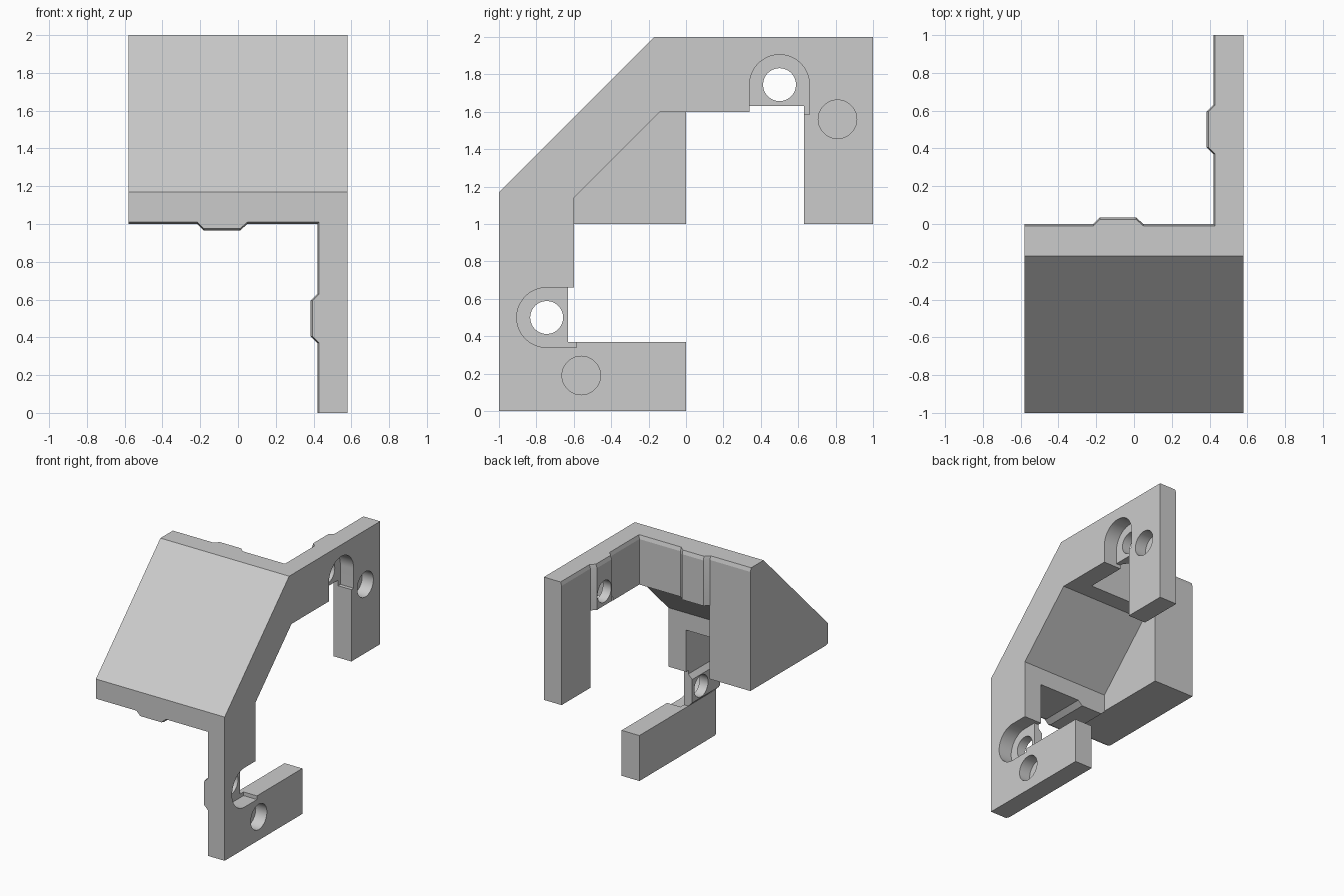
import bpy, bmesh, math
from mathutils import Matrix

cube = bpy.data.objects.get("Cube")
if cube:
    bpy.data.objects.remove(cube, do_unlink=True)

grey = bpy.data.materials.new("light_grey")
grey.use_nodes = True
colour = (0.6, 0.6, 0.6, 1)
grey.diffuse_color = colour
for node in grey.node_tree.nodes:
    if node.type == 'BSDF_PRINCIPLED':
        node.inputs["Base Color"].default_value = colour

# Reflection that swaps the upper rear arm with the lower front arm
SWAP = Matrix(((1, 0, 0, 0), (0, 0, -1, 1), (0, -1, 0, 1), (0, 0, 0, 1)))


def loft(name, rings, swap=False):
    """Closed solid through rings with equal point counts."""
    bm = bmesh.new()
    loops = [[bm.verts.new(p) for p in ring] for ring in rings]
    n = len(loops[0])
    for a, b in zip(loops, loops[1:]):
        for i in range(n):
            j = (i + 1) % n
            bm.faces.new((a[i], a[j], b[j], b[i]))
    bm.faces.new(loops[0])
    bm.faces.new(loops[-1])
    if swap:
        bm.transform(SWAP)
    bmesh.ops.recalc_face_normals(bm, faces=bm.faces)
    mesh = bpy.data.meshes.new(name)
    bm.to_mesh(mesh)
    bm.free()
    mesh.materials.append(grey)
    ob = bpy.data.objects.new(name, mesh)
    bpy.context.collection.objects.link(ob)
    return ob


def extrude(name, profile, x0, x1, swap=False):
    """Solid from a (y, z) profile between two x positions."""
    return loft(name, [[(x, y, z) for y, z in profile] for x in (x0, x1)], swap)


def rect(y0, y1, z0, z1):
    return [(y0, z0), (y1, z0), (y1, z1), (y0, z1)]


def arc(y, z, r, sweep, n):
    return [(y + r * math.cos(sweep * i / n), z + r * math.sin(sweep * i / n))
            for i in range(n + 1)]


def circle(y, z, r):
    return arc(y, z, r, math.tau, 48)[:-1]


def activate(ob):
    bpy.ops.object.select_all(action='DESELECT')
    ob.select_set(True)
    bpy.context.view_layer.objects.active = ob


def cut(ob, profile, x0, x1, swap):
    cutter = extrude("cutter", profile, x0, x1, swap)
    cutter.hide_render = True
    mod = ob.modifiers.new("cut", 'BOOLEAN')
    mod.operation = 'DIFFERENCE'
    mod.solver = 'EXACT'
    mod.object = cutter
    activate(ob)
    bpy.ops.object.modifier_apply(modifier=mod.name)
    bpy.data.objects.remove(cutter, do_unlink=True)


# Side plate with its window and two arms
half = [(-0.17, 2), (1, 2), (1, 1), (0.63, 1), (0.63, 1.63),
        (0.34, 1.63), (0.34, 1.6), (-0.14, 1.6)]
other_half = [(1 - z, 1 - y) for y, z in reversed(half)]
side_plate = extrude("side_plate", half + other_half, 0.43, 0.58)

# Sloped hood strip
extrude("hood", [(-1, 1.01), (-1, 1.17), (-0.17, 2), (-0.01, 2), (-0.01, 1.6),
                 (-0.14, 1.6), (-0.6, 1.14), (-0.6, 1.01)], -0.58, 0.43)

# Thick solid end wall
extrude("end_wall", [(-1, 1.01), (-1, 1.17), (-0.17, 2), (-0.01, 2), (0, 1.97),
                     (0, 1), (-0.97, 1)], -0.58, -0.21)

hole = (0.5, 1.745)
slot = arc(*hole, 0.16, math.pi, 32) + [(0.34, 1.585), (0.66, 1.585)]

# Mating flange with raised ridges, chamfered at its outer edge
hood_edge = [(-0.58, 0), (-0.215, 0), (-0.18, 0.035), (0.01, 0.035), (0.05, 0)]
plate_edge = [(0.42, 0.37), (0.385, 0.405), (0.385, 0.595), (0.42, 0.63), (0.42, 1)]
backing = [(0.44, 1), (0.44, -0.02), (-0.58, -0.02)]


def flange_ring(z, inset):
    path = [(x, y - inset) for x, y in hood_edge]
    path += [(0.42 + inset, -inset)]
    path += [(x + inset, y) for x, y in plate_edge]
    return [(x, y, z) for x, y in path + backing]


for label, swap in (("upper", False), ("lower", True)):
    flange = loft(label + "_flange",
                  [flange_ring(1.6, 0), flange_ring(1.97, 0), flange_ring(2, 0.01)], swap)
    cut(flange, rect(0.34, 0.63, 1.5, 1.63), 0.3, 0.5, swap)
    cut(flange, circle(*hole, 0.088), 0.3, 0.7, swap)
    # Inner face of the arm below the flange
    extrude(label + "_arm_lining", rect(0.63, 1, 1, 1.6), 0.42, 0.44, swap)
    # Screw hole, its open counterbore, and a blind round pocket
    cut(side_plate, slot, 0.46, 0.7, swap)
    cut(side_plate, circle(*hole, 0.088), 0.3, 0.7, swap)
    cut(side_plate, circle(0.81, 1.56, 0.103), 0.48, 0.7, swap)
    activate(flange)
    bpy.ops.object.shade_smooth_by_angle(angle=math.radians(15))

activate(side_plate)
bpy.ops.object.shade_smooth_by_angle(angle=math.radians(15))
